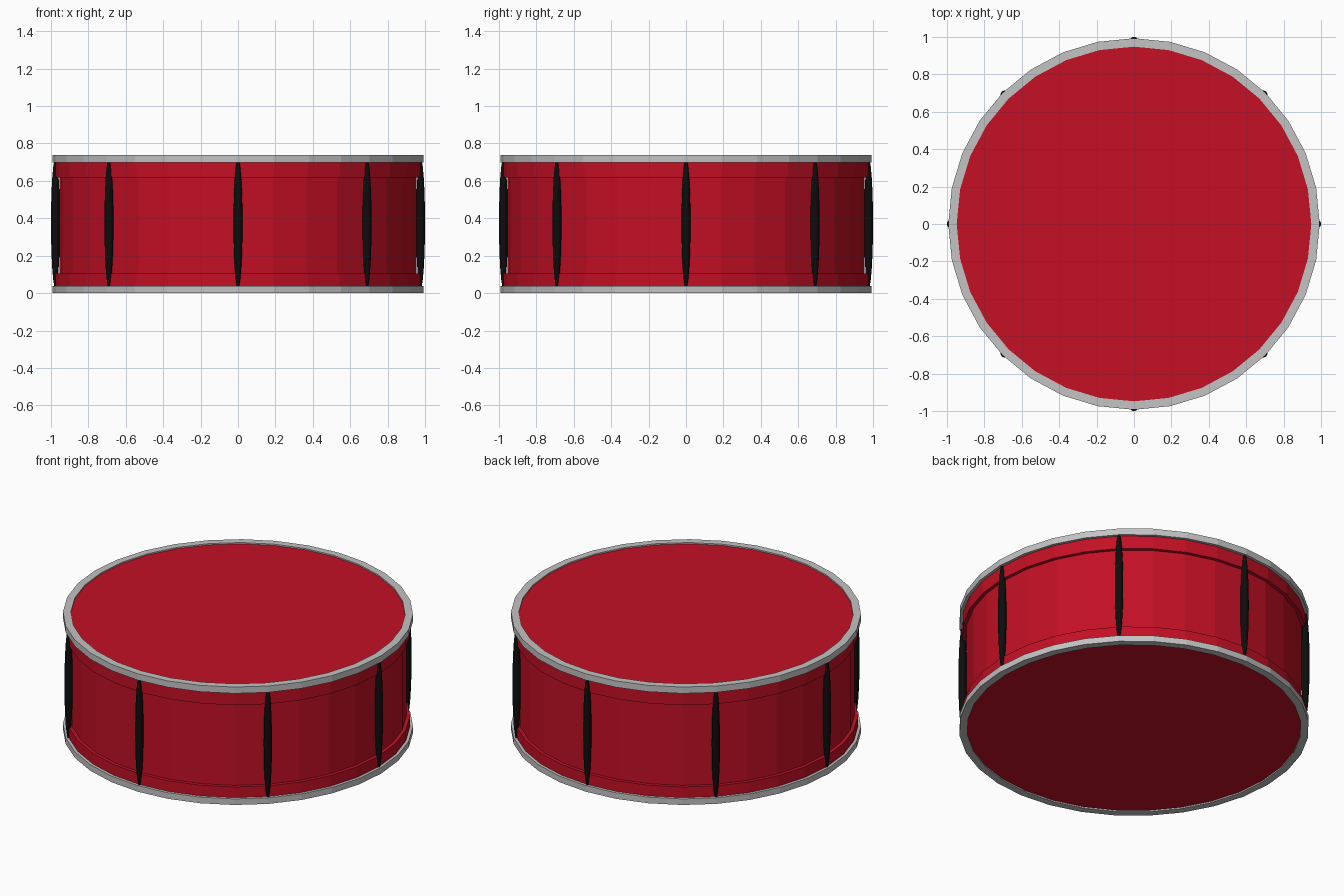
import bpy, bmesh, math

if "Cube" in bpy.data.objects:
    bpy.data.objects.remove(bpy.data.objects["Cube"])

SIDES = 32
HEIGHT = 0.738


def material(name, color):
    m = bpy.data.materials.new(name)
    m.diffuse_color = (*color, 1.0)
    m.use_nodes = True
    m.node_tree.nodes["Principled BSDF"].inputs["Base Color"].default_value = m.diffuse_color
    return m


red = material("drum red", (0.546, 0.005, 0.018))
grey = material("metal grey", (0.546, 0.546, 0.546))
black = material("rod black", (0.004, 0.004, 0.004))


def finish(name, bm, mat):
    bmesh.ops.recalc_face_normals(bm, faces=bm.faces)
    mesh = bpy.data.meshes.new(name)
    bm.to_mesh(mesh)
    bm.free()
    mesh.materials.append(mat)
    ob = bpy.data.objects.new(name, mesh)
    bpy.context.collection.objects.link(ob)
    return ob


def ring(name, r_in, r_out, z0, z1, mat):
    """Faceted tube with a rectangular section."""
    bm = bmesh.new()
    profile = [(r_in, z0), (r_out, z0), (r_out, z1), (r_in, z1)]
    loops = []
    for i in range(SIDES):
        a = 2 * math.pi * i / SIDES
        loops.append([bm.verts.new((r * math.cos(a), r * math.sin(a), z))
                      for r, z in profile])
    for i in range(SIDES):
        p, q = loops[i], loops[(i + 1) % SIDES]
        for k in range(4):
            n = (k + 1) % 4
            bm.faces.new((p[k], q[k], q[n], p[n]))
    return finish(name, bm, mat)


def drum_body(name, radius, z0, z1, mat):
    """Closed faceted cylinder; its caps are the two drum heads."""
    bm = bmesh.new()
    ends = [[bm.verts.new((radius * math.cos(2 * math.pi * i / SIDES),
                           radius * math.sin(2 * math.pi * i / SIDES), z))
             for i in range(SIDES)] for z in (z0, z1)]
    for e in ends:
        bm.faces.new(e)
    for i in range(SIDES):
        j = (i + 1) % SIDES
        bm.faces.new((ends[0][i], ends[0][j], ends[1][j], ends[1][i]))
    return finish(name, bm, mat)


# Shell with both heads
drum_body("shell_and_heads", 0.955, 0.008, HEIGHT - 0.008, red)

# Red hoops and metal rims, bottom and top
ring("lower_hoop", 0.94, 0.976, 0.03, 0.105, red)
ring("upper_hoop", 0.94, 0.976, 0.617, 0.71, red)
ring("lower_rim", 0.948, 0.993, 0.0, 0.038, grey)
ring("upper_rim", 0.948, 0.993, 0.698, HEIGHT, grey)

# Eight tension rods, long spindles around the shell
for i in range(8):
    a = math.pi * i / 4
    bm = bmesh.new()
    bmesh.ops.create_uvsphere(bm, u_segments=16, v_segments=12, radius=1.0)
    bmesh.ops.scale(bm, vec=(0.024, 0.024, 0.348), verts=bm.verts)
    rod = finish(f"tension_rod_{i + 1}", bm, black)
    rod.location = (0.976 * math.cos(a), 0.976 * math.sin(a), 0.374)
    rod.rotation_euler = (0, 0, a)
